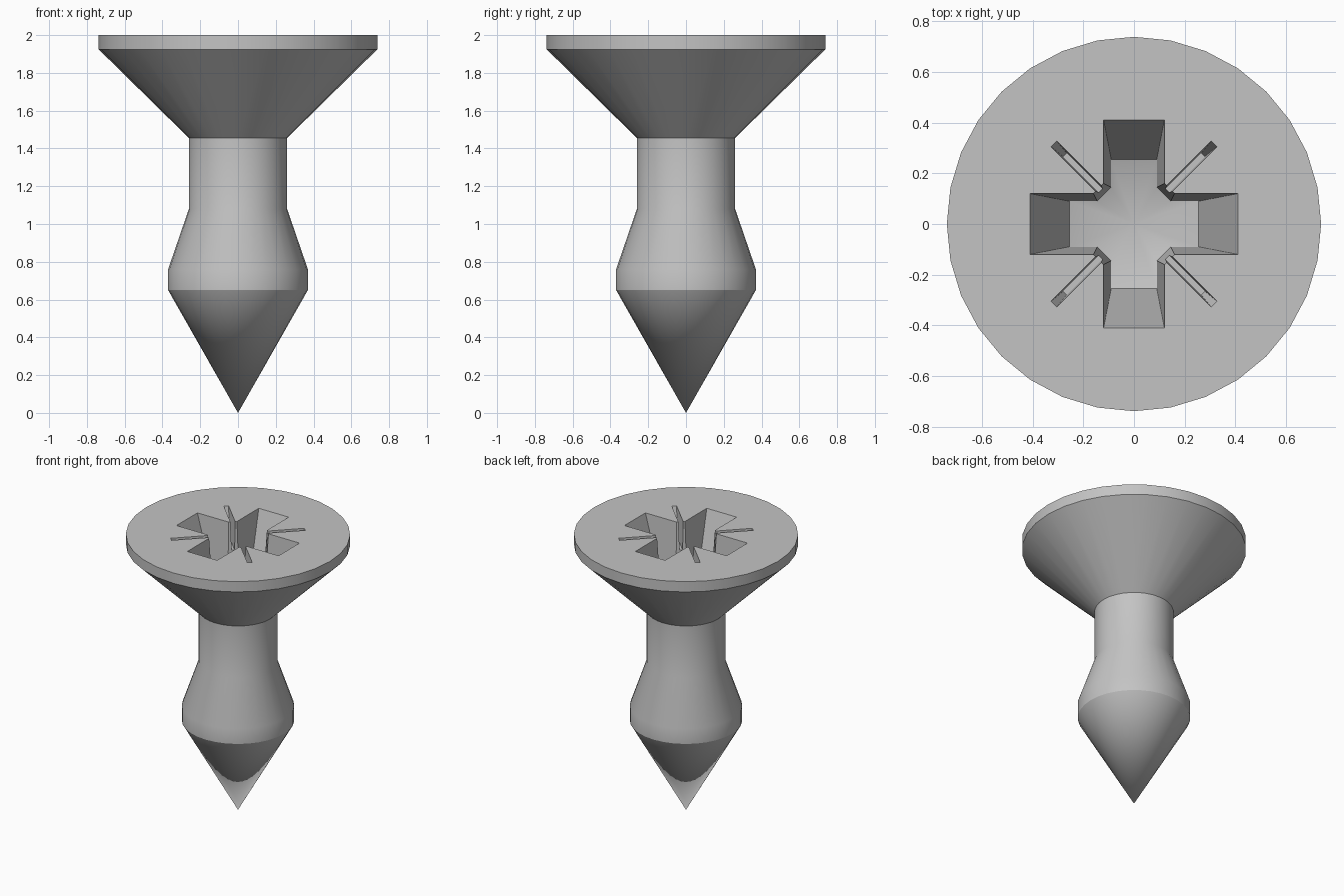
import bpy, bmesh, math
from mathutils import Matrix

cube = bpy.data.objects.get("Cube")
if cube:
    bpy.data.objects.remove(cube)

steel = bpy.data.materials.new("grey_steel")
steel.use_nodes = True
GREY = (0.55, 0.55, 0.55, 1)
steel.diffuse_color = GREY
steel.node_tree.nodes["Principled BSDF"].inputs["Base Color"].default_value = GREY

TOP, OVER = 2.0, 0.05


def make_object(name, bm):
    bmesh.ops.remove_doubles(bm, verts=bm.verts, dist=1e-5)
    bmesh.ops.recalc_face_normals(bm, faces=bm.faces)
    mesh = bpy.data.meshes.new(name)
    bm.to_mesh(mesh)
    bm.free()
    mesh.materials.append(steel)
    obj = bpy.data.objects.new(name, mesh)
    bpy.context.collection.objects.link(obj)
    return obj


def tapered_cutter(name, section, depth, floor_slope=0, turn=0):
    """Loft section(t) from above the head (t < 0) to the recess floor (t = 1)."""
    bm = bmesh.new()
    upper = [bm.verts.new((x, y, TOP + OVER)) for x, y in section(-OVER / depth)]
    floor_z = TOP - depth
    reach = max(math.hypot(x, y) for x, y in section(1))
    lower = [bm.verts.new((x, y, floor_z - floor_slope * (reach - math.hypot(x, y))))
             for x, y in section(1)]
    n = len(upper)
    for i in range(n):
        j = (i + 1) % n
        bm.faces.new((upper[i], upper[j], lower[j], lower[i]))
    bm.faces.new(upper)
    if floor_slope:
        # conical floor fanned around its lowest point
        tip = bm.verts.new((0, 0, floor_z - floor_slope * reach))
        for i in range(n):
            bm.faces.new((lower[i], lower[(i + 1) % n], tip))
    else:
        bm.faces.new(lower)
    bm.transform(Matrix.Rotation(turn, 4, 'Z'))
    return make_object(name, bm)


def cross_section(t):
    end, half, inner = 0.41 - 0.155 * t, 0.12 - 0.03 * t, 0.16 - 0.015 * t
    arm = [(inner, -half), (end, -half), (end, half), (inner, half)]
    points = []
    for c, s in ((1, 0), (0, 1), (-1, 0), (0, -1)):
        points += [(x * c - y * s, x * s + y * c) for x, y in arm]
    return points


def slot_section(t):
    end, half = 0.447 - 0.062 * t, 0.016 - 0.006 * t
    return [(0.1, -half), (end, -half), (end, half), (0.1, half)]


# Screw body: one turned profile from the point to the flat head
profile = [(0, 0), (0.37, 0.65), (0.37, 0.76), (0.26, 1.08), (0.26, 1.455),
           (0.738, 1.925), (0.738, TOP)]
bm = bmesh.new()
verts = [bm.verts.new((r, 0, z)) for r, z in profile]
edges = [bm.edges.new(pair) for pair in zip(verts, verts[1:])]
bmesh.ops.spin(bm, geom=verts + edges, cent=(0, 0, 0), axis=(0, 0, 1),
               angle=math.tau, steps=32)
bmesh.ops.remove_doubles(bm, verts=bm.verts, dist=1e-5)
bmesh.ops.holes_fill(bm, edges=[e for e in bm.edges if e.is_boundary], sides=0)
screw = make_object("countersunk_screw", bm)

# Cross recess and four thin diagonal slots
cutters = [tapered_cutter("cross_recess_cutter", cross_section, 0.48, 0.3)]
for k in range(4):
    cutters.append(tapered_cutter(f"diagonal_slot_cutter_{k + 1}", slot_section, 0.2,
                                  turn=math.pi / 4 + k * math.pi / 2))

bpy.ops.object.select_all(action='DESELECT')
screw.select_set(True)
bpy.context.view_layer.objects.active = screw
for cutter in cutters:
    cutter.hide_render = True
    cut = screw.modifiers.new(cutter.name, 'BOOLEAN')
    cut.operation = 'DIFFERENCE'
    cut.solver = 'EXACT'
    cut.object = cutter
    bpy.ops.object.modifier_apply(modifier=cut.name)
for cutter in cutters:
    bpy.data.objects.remove(cutter)

bpy.ops.object.shade_smooth_by_angle(angle=math.radians(28))
